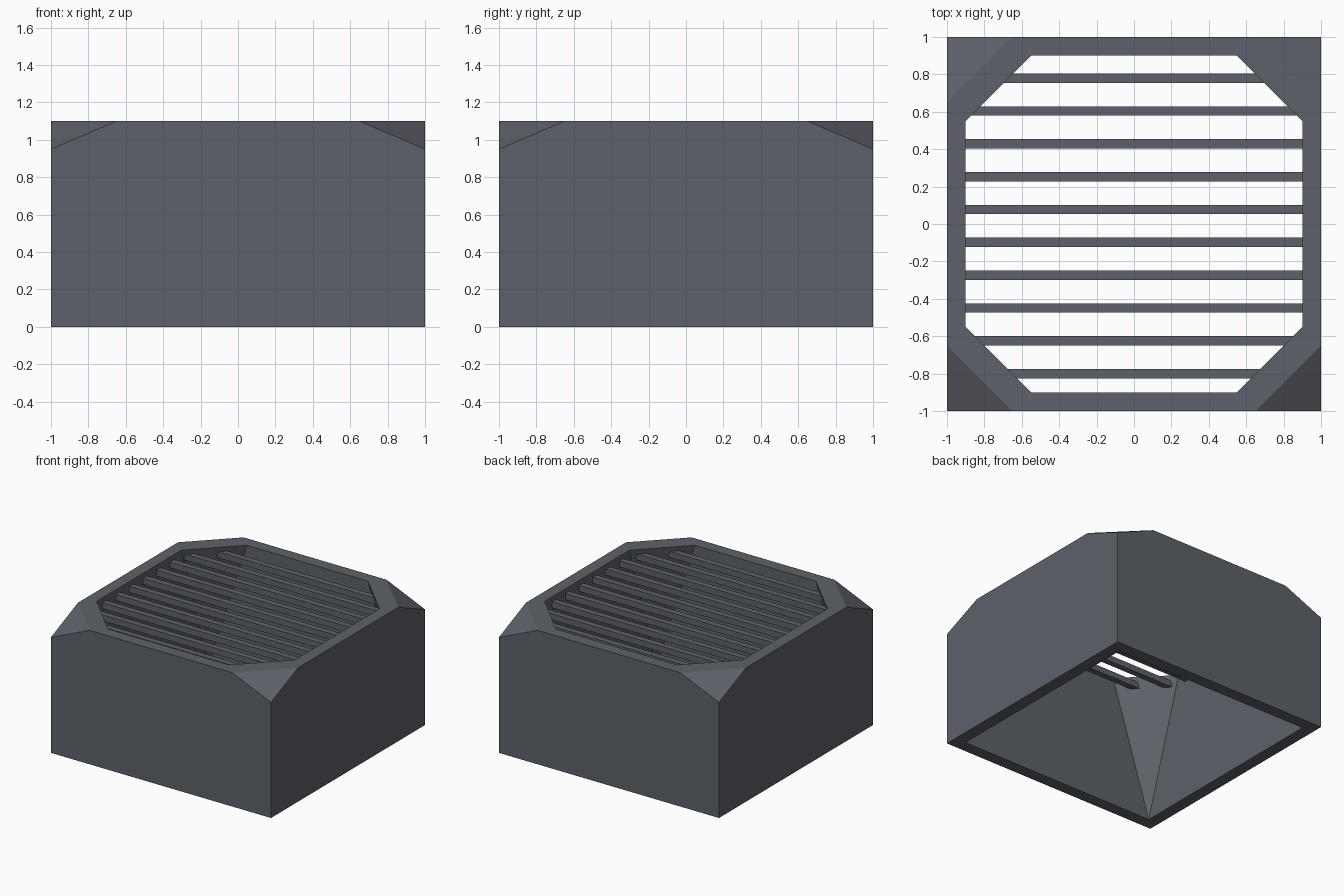
import bpy, bmesh, math
from mathutils import Matrix, Vector

if "Cube" in bpy.data.objects:
    bpy.data.objects.remove(bpy.data.objects["Cube"])

grey = bpy.data.materials.new("slate_grey")
grey.diffuse_color = (0.11, 0.12, 0.14, 1)
grey.use_nodes = True
grey.node_tree.nodes["Principled BSDF"].inputs["Base Color"].default_value = grey.diffuse_color


def add_object(name, bm):
    bmesh.ops.recalc_face_normals(bm, faces=bm.faces)
    mesh = bpy.data.meshes.new(name)
    bm.to_mesh(mesh)
    bm.free()
    mesh.materials.append(grey)
    obj = bpy.data.objects.new(name, mesh)
    bpy.context.collection.objects.link(obj)
    return obj


# Hollow housing: square base, chamfered top corners, octagonal opening
H = 1.1
bm = bmesh.new()


def corners(x, y, z):
    """One point repeated around the four corners."""
    return [bm.verts.new(Matrix.Rotation(k * math.pi / 2, 3, 'Z') @ Vector((x, y, z)))
            for k in range(4)]


base = corners(1, 1, 0)
shoulder = corners(1, 1, 0.95)
top_a, top_b = corners(1, 0.65, H), corners(0.65, 1, H)
hole_a, hole_b = corners(0.9, 0.55, H), corners(0.55, 0.9, H)
inner = corners(0.9, 0.9, 0)

for k in range(4):
    n = (k + 1) % 4
    for face in (
        (base[k], base[n], shoulder[n], top_a[n], top_b[k], shoulder[k]),  # outer wall
        (shoulder[k], top_a[k], top_b[k]),                                 # corner chamfer
        (top_a[k], top_b[k], hole_b[k], hole_a[k]),                        # rim at corner
        (top_b[k], top_a[n], hole_a[n], hole_b[k]),                        # rim at side
        (inner[k], hole_a[k], hole_b[k]),                                  # inner corner
        (inner[k], hole_b[k], hole_a[n], inner[n]),                        # inner wall
        (base[k], inner[k], inner[n], base[n]),                            # bottom rim
    ):
        bm.faces.new(face)
add_object("housing", bm)

# Grille slats, with their ends set into the walls
for i in range(10):
    y = -0.8 + i * 0.1755
    half = min(0.95, 1.53 - abs(y))
    bm = bmesh.new()
    bmesh.ops.create_cube(bm, size=1, matrix=Matrix.Translation((0, y, 1.035))
                          @ Matrix.Diagonal((2 * half, 0.05, 0.05, 1)))
    add_object(f"grille_slat_{i + 1}", bm)
